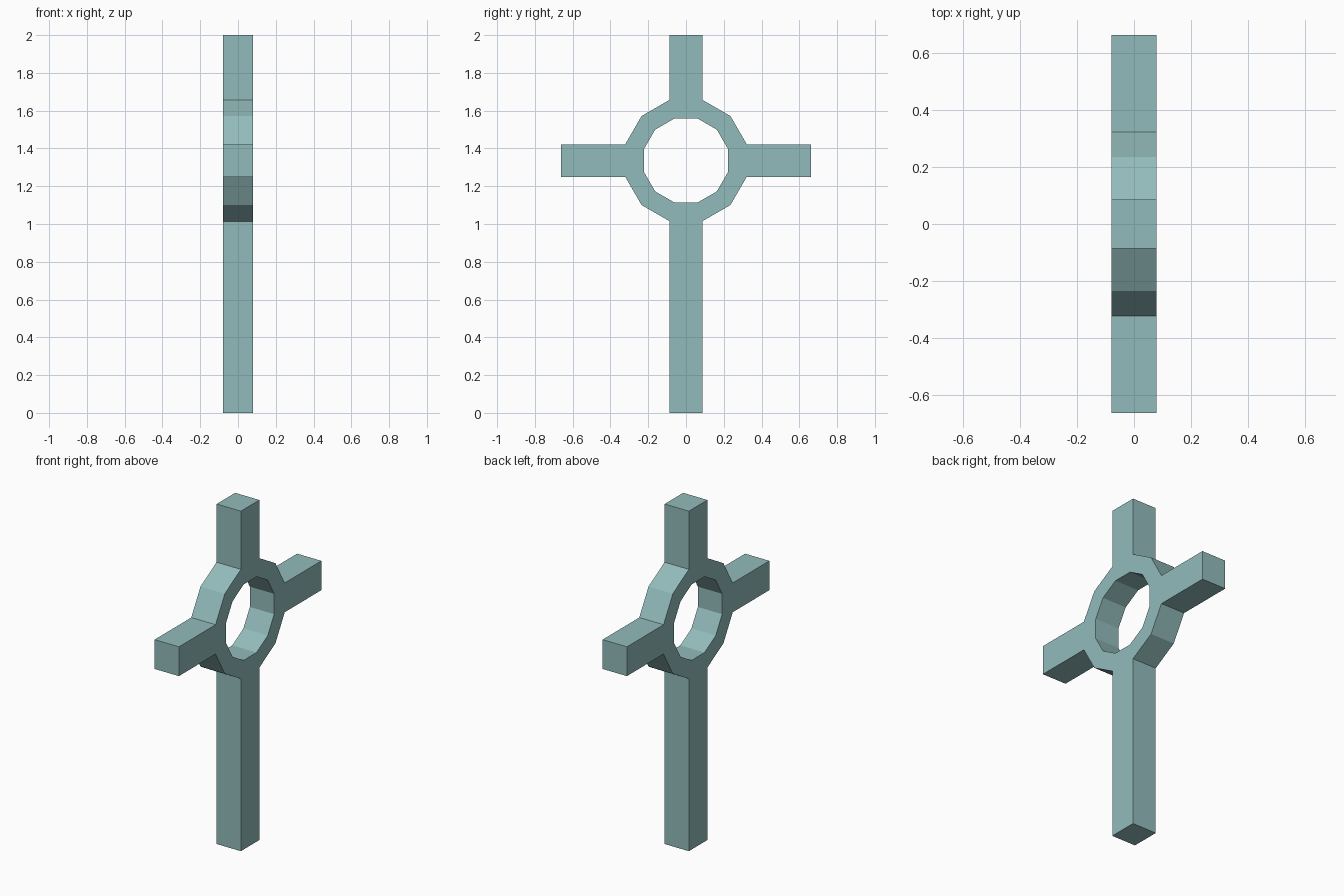
import bpy, bmesh
from math import sin, cos, radians
from mathutils import Vector

if "Cube" in bpy.data.objects:
    bpy.data.objects.remove(bpy.data.objects["Cube"])

CENTRE_Z = 1.336
HALF_DEPTH = 0.079
OUTER, INNER, SIDES = 0.333, 0.231, 12

bm = bmesh.new()


def ring_loop(radius, x):
    angles = [radians(-15 + 30 * i) for i in range(SIDES)]
    return [bm.verts.new((x, radius * cos(a), CENTRE_Z + radius * sin(a))) for a in angles]


# Twelve-sided ring with an open centre
of, ob = ring_loop(OUTER, HALF_DEPTH), ring_loop(OUTER, -HALF_DEPTH)
nf, nb = ring_loop(INNER, HALF_DEPTH), ring_loop(INNER, -HALF_DEPTH)
outer_faces = []
for i in range(SIDES):
    j = (i + 1) % SIDES
    bm.faces.new((of[i], of[j], nf[j], nf[i]))
    bm.faces.new((ob[j], ob[i], nb[i], nb[j]))
    bm.faces.new((nf[i], nf[j], nb[j], nb[i]))
    outer_faces.append(bm.faces.new((of[j], of[i], ob[i], ob[j])))

# Two side arms, top arm and long stem, pulled out of the ring's outer faces
flat = OUTER * cos(radians(15))
arms = {0: Vector((0, 0.662 - flat, 0)), 3: Vector((0, 0, 2 - CENTRE_Z - flat)),
        6: Vector((0, flat - 0.662, 0)), 9: Vector((0, 0, flat - CENTRE_Z))}
for index, offset in arms.items():
    face = outer_faces[index]
    new = bmesh.ops.extrude_discrete_faces(bm, faces=[face])["faces"][0]
    bmesh.ops.translate(bm, verts=new.verts, vec=offset)

bmesh.ops.remove_doubles(bm, verts=bm.verts, dist=0.0001)
bmesh.ops.recalc_face_normals(bm, faces=bm.faces)
mesh = bpy.data.meshes.new("ringed_cross")
bm.to_mesh(mesh)
bm.free()

# Grey-green colour
mat = bpy.data.materials.new("grey_green")
mat.diffuse_color = (0.29, 0.50, 0.50, 1)
mat.use_nodes = True
mat.node_tree.nodes["Principled BSDF"].inputs["Base Color"].default_value = mat.diffuse_color
mesh.materials.append(mat)
bpy.context.collection.objects.link(bpy.data.objects.new("ringed_cross", mesh))
